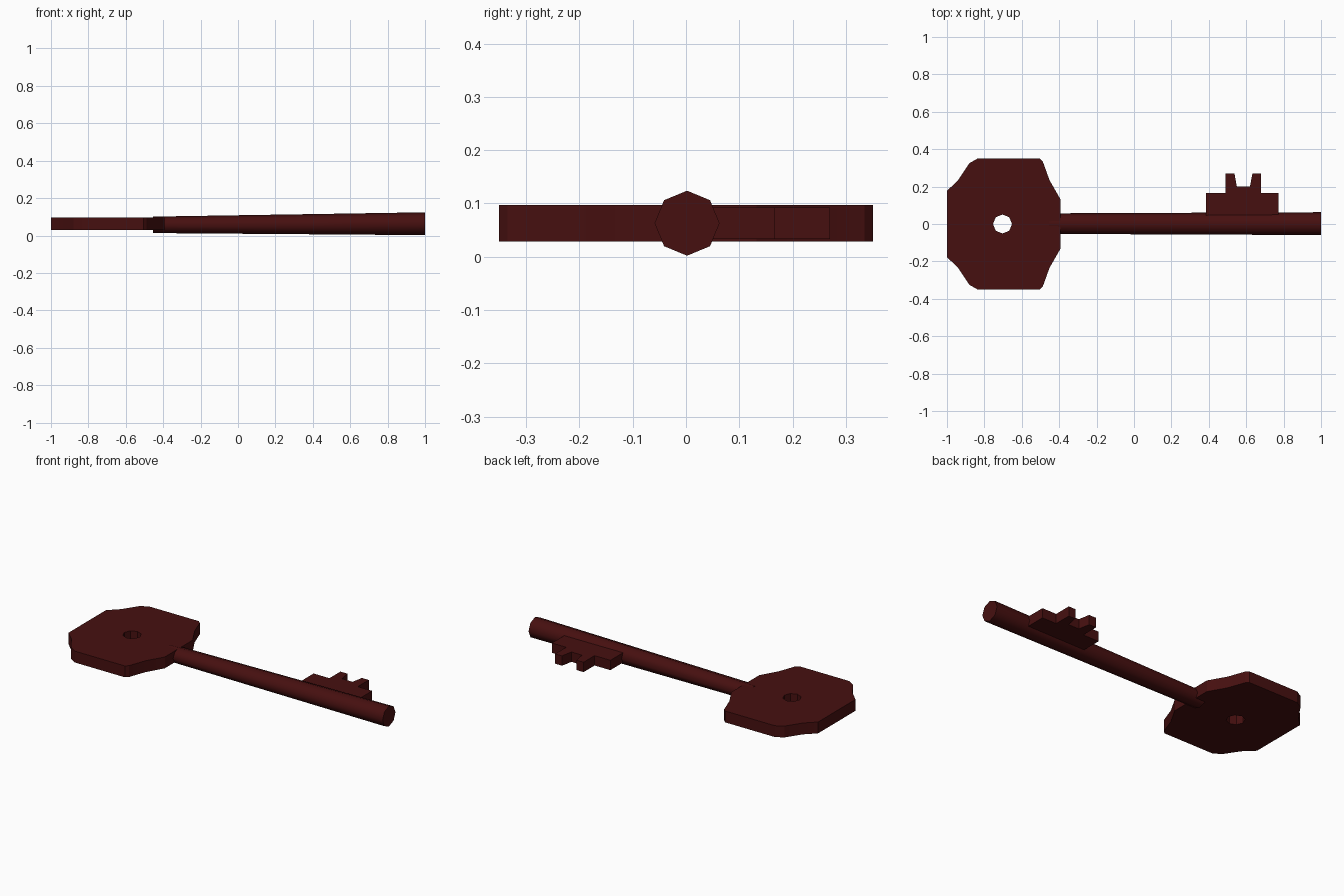
import bpy, bmesh, math

default = bpy.data.objects.get("Cube")
if default:
    bpy.data.objects.remove(default, do_unlink=True)

# Single dark red metal colour
COLOUR = (0.062, 0.005, 0.005, 1)
red = bpy.data.materials.new("dark_red")
red.use_nodes = True
red.diffuse_color = COLOUR
red.node_tree.nodes["Principled BSDF"].inputs["Base Color"].default_value = COLOUR


def finish(name, bm, angle):
    bmesh.ops.recalc_face_normals(bm, faces=bm.faces[:])
    mesh = bpy.data.meshes.new(name)
    bm.to_mesh(mesh)
    bm.free()
    mesh.materials.append(red)
    obj = bpy.data.objects.new(name, mesh)
    bpy.context.collection.objects.link(obj)
    bpy.ops.object.select_all(action="DESELECT")
    obj.select_set(True)
    bpy.context.view_layer.objects.active = obj
    bpy.ops.object.shade_smooth_by_angle(angle=math.radians(angle))
    return obj


def plate(name, loops, bottom, top):
    """Flat plate from closed outlines; inner loops become holes."""
    bm = bmesh.new()
    edges = []
    for loop in loops:
        verts = [bm.verts.new((x, y, bottom)) for x, y in loop]
        edges += [bm.edges.new((v, verts[i - 1])) for i, v in enumerate(verts)]
    bmesh.ops.triangle_fill(bm, edges=edges, use_beauty=True)
    grown = bmesh.ops.extrude_face_region(bm, geom=bm.faces[:])["geom"]
    lifted = [g for g in grown if isinstance(g, bmesh.types.BMVert)]
    bmesh.ops.translate(bm, verts=lifted, vec=(0, 0, top - bottom))
    return finish(name, bm, 20)


# Handle: mirrored octagonal outline with a round hole
half = [(-1, 0.177), (-0.94, 0.235), (-0.88, 0.325), (-0.835, 0.351),
        (-0.505, 0.351), (-0.488, 0.335), (-0.452, 0.235), (-0.393, 0.132)]
outline = half + [(x, -y) for x, y in reversed(half)]
steps = [math.tau * i / 8 for i in range(8)]
hole = [(-0.703 + 0.051 * math.cos(a), 0.051 * math.sin(a)) for a in steps]
plate("handle", [outline, hole], 0.029, 0.097)

# Bit: base plate with two notched teeth, rooted in the shaft
bit = [(0.385, 0.03), (0.385, 0.166), (0.49, 0.166), (0.49, 0.27),
       (0.537, 0.27), (0.55, 0.2), (0.62, 0.2), (0.633, 0.27),
       (0.678, 0.27), (0.678, 0.166), (0.773, 0.166), (0.773, 0.03)]
plate("bit", [bit], 0.033, 0.092)

# Shaft: eight-sided rod, slightly slimmer towards the handle
bm = bmesh.new()
rings = []
for x, ry, rz, zc in ((-0.455, 0.055, 0.044, 0.057), (1, 0.061, 0.061, 0.063)):
    rings.append([bm.verts.new((x, 0.002 + ry * math.cos(a), zc + rz * math.sin(a)))
                  for a in steps])
for i in range(8):
    bm.faces.new((rings[0][i - 1], rings[0][i], rings[1][i], rings[1][i - 1]))
for ring in rings:
    bm.faces.new(ring)
finish("shaft", bm, 60)
